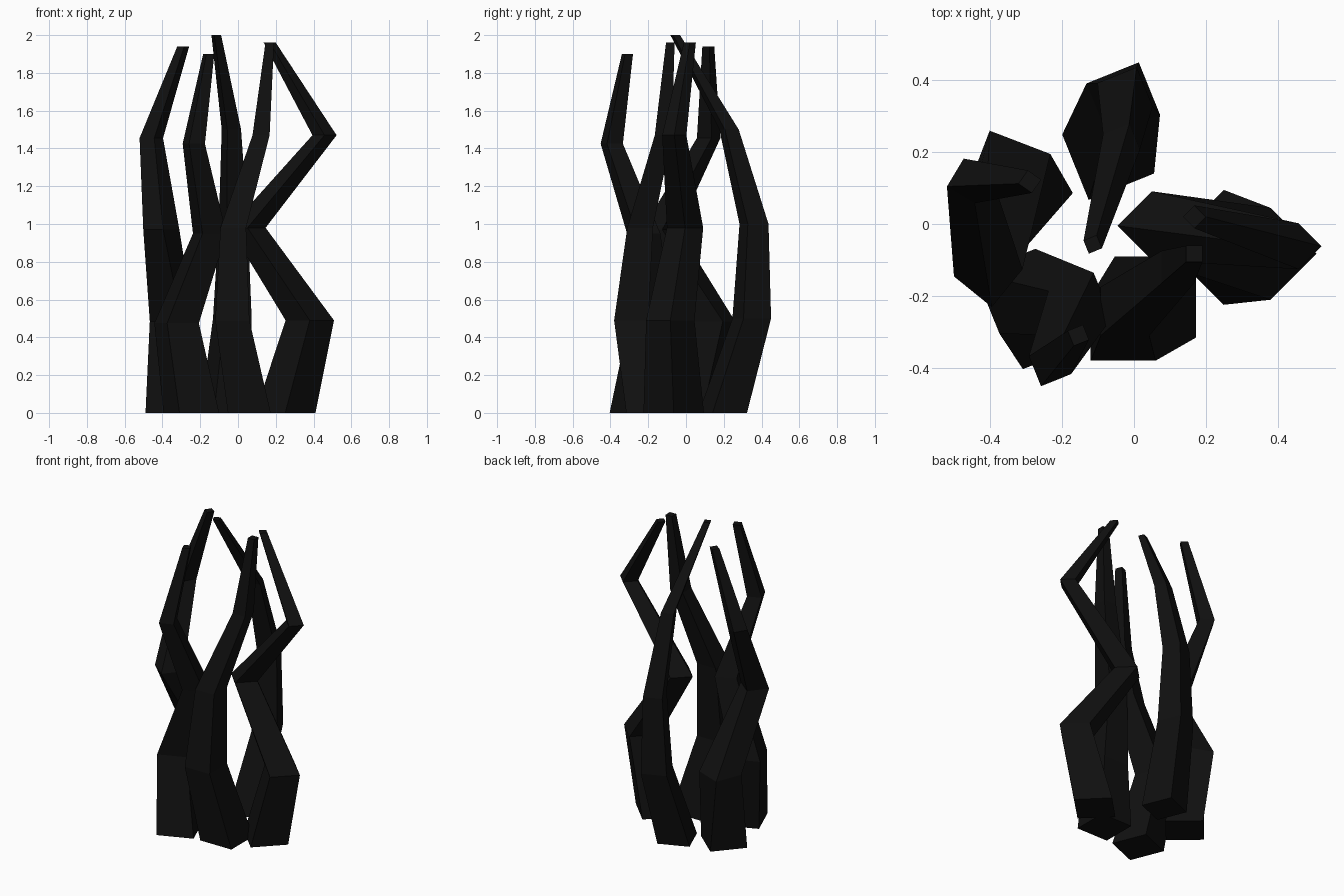
import bpy, bmesh, math

if "Cube" in bpy.data.objects:
    bpy.data.objects.remove(bpy.data.objects["Cube"])

mat = bpy.data.materials.new("near black")
mat.diffuse_color = (0.005, 0.005, 0.005, 1)
mat.use_nodes = True
mat.node_tree.nodes["Principled BSDF"].inputs["Base Color"].default_value = mat.diffuse_color


def tendril(name, height, radius, turns, path):
    """Four-sided tapering, kinked spike: five level square rings joined up."""
    bm = bmesh.new()
    rings = []
    for i, (x, y) in enumerate(path):
        r = radius * (1 - 0.2 * i)
        ring = []
        for k in range(4):
            a = math.radians(turns[i] + 90 * k)
            ring.append(bm.verts.new((x + r * math.cos(a), y + r * math.sin(a), height * i / 4)))
        rings.append(ring)
    for lo, hi in zip(rings, rings[1:]):
        for k in range(4):
            n = (k + 1) % 4
            bm.faces.new((lo[k], lo[n], hi[n], hi[k]))
    bm.faces.new(rings[0][::-1])
    bm.faces.new(rings[-1])
    me = bpy.data.meshes.new(name)
    bm.to_mesh(me)
    bm.free()
    me.materials.append(mat)
    ob = bpy.data.objects.new(name, me)
    bpy.context.collection.objects.link(ob)


# five tendrils, each with its height, base radius, ring turn and centre path
tendril("right_tendril", 1.96, 0.16, [0] * 5,
        [(0.25, -0.065), (0.38, -0.083), (0.05, -0.005), (0.458, -0.062), (0.168, 0.02)])
tendril("front_tendril", 1.96, 0.16, [45] * 5,
        [(0.06, -0.203), (-0.03, -0.29), (-0.025, -0.243), (0.122, -0.12), (0.168, -0.083)])
tendril("front_left_tendril", 1.90, 0.16, [67] * 5,
        [(-0.247, -0.257), (-0.325, -0.187), (-0.15, -0.224), (-0.234, -0.393), (-0.155, -0.31)])
tendril("left_tendril", 1.94, 0.16, [4, 24, 6, 14, 10],
        [(-0.33, 0.075), (-0.35, 0.143), (-0.406, -0.136), (-0.459, 0.12), (-0.29, 0.118)])
tendril("back_tendril", 2.0, 0.139, [67] * 5,
        [(-0.072, 0.195), (-0.03, 0.348), (-0.025, 0.36), (-0.035, 0.228), (-0.115, -0.057)])
